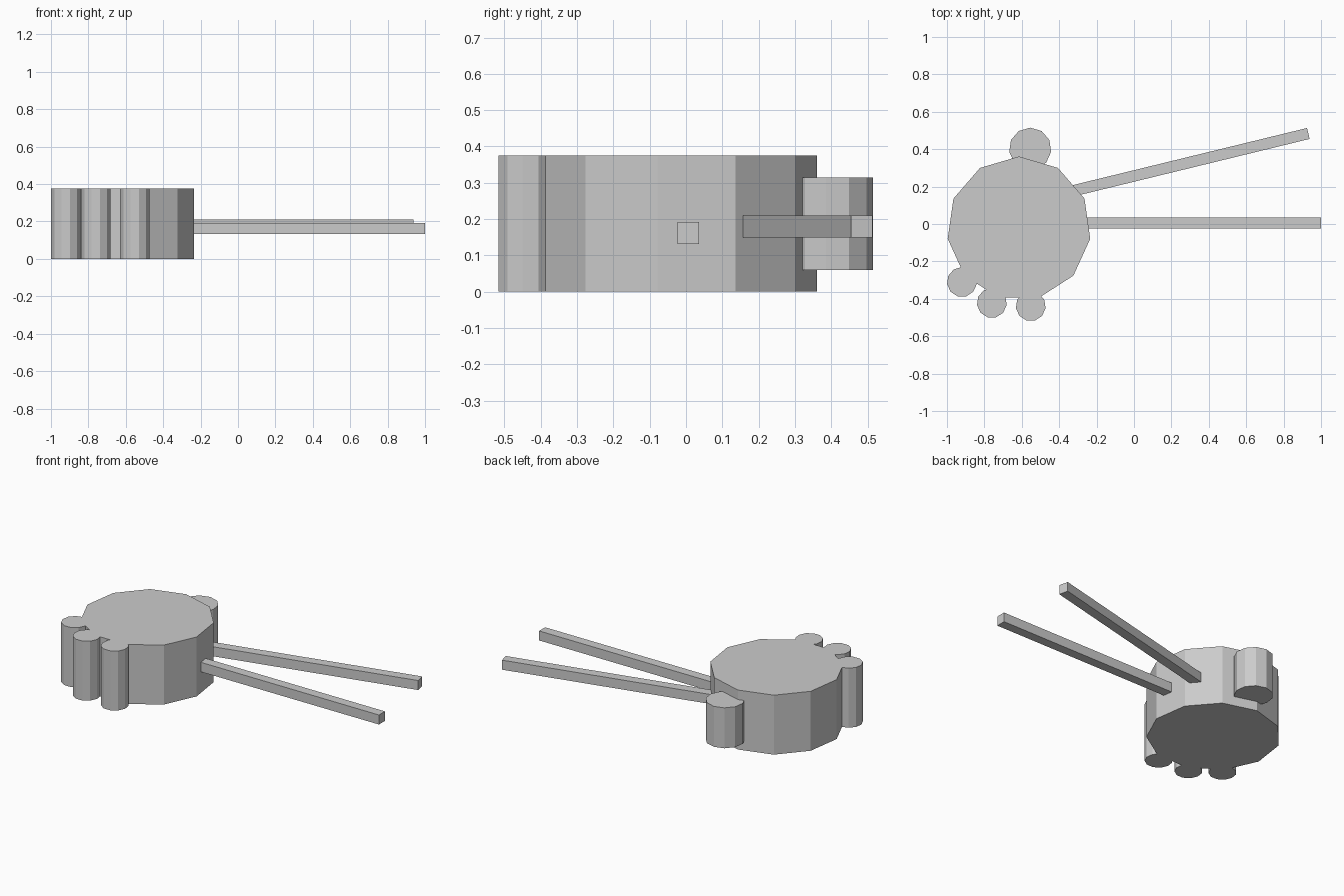
import bpy, math

if "Cube" in bpy.data.objects:
    bpy.data.objects.remove(bpy.data.objects["Cube"])

grey = bpy.data.materials.new("plain grey")
grey.diffuse_color = (0.6, 0.6, 0.6, 1)
grey.use_nodes = True
grey.node_tree.nodes["Principled BSDF"].inputs["Base Color"].default_value = grey.diffuse_color


def finish(obj, name):
    obj.name = name
    obj.data.materials.append(grey)
    return obj


def prism(name, x, y, radius, z0, z1, sides=11):
    # upright flat-sided cylinder with one corner pointing to +y
    bpy.ops.mesh.primitive_cylinder_add(vertices=sides, radius=radius, depth=z1 - z0,
                                        location=(x, y, (z0 + z1) / 2))
    return finish(bpy.context.object, name)


def stick(name, tip, angle, length, size=0.06):
    # square bar ending at tip and running back into the palm
    a = math.radians(angle)
    mid = (tip[0] - math.cos(a) * length / 2, tip[1] - math.sin(a) * length / 2, tip[2])
    bpy.ops.mesh.primitive_cube_add(size=1, location=mid, rotation=(0, 0, a))
    obj = bpy.context.object
    obj.scale = (length, size, size)
    return finish(obj, name)


# Main block
prism("palm", -0.615, -0.024, 0.385, 0, 0.375)

# Three full-height fingers along the front edge
for i, (x, y) in enumerate([(-0.92, -0.31), (-0.76, -0.422), (-0.552, -0.439)]):
    prism(f"finger_{i + 1}", x, y, 0.08, 0, 0.375)

# Shorter, thicker thumb at the back
prism("thumb", -0.555, 0.402, 0.113, 0.06, 0.315)

# Two long sticks
stick("straight_stick", (1.0, 0.006, 0.162), 0, 1.3)
stick("angled_stick", (0.932, 0.484, 0.18), 13.7, 1.32)
